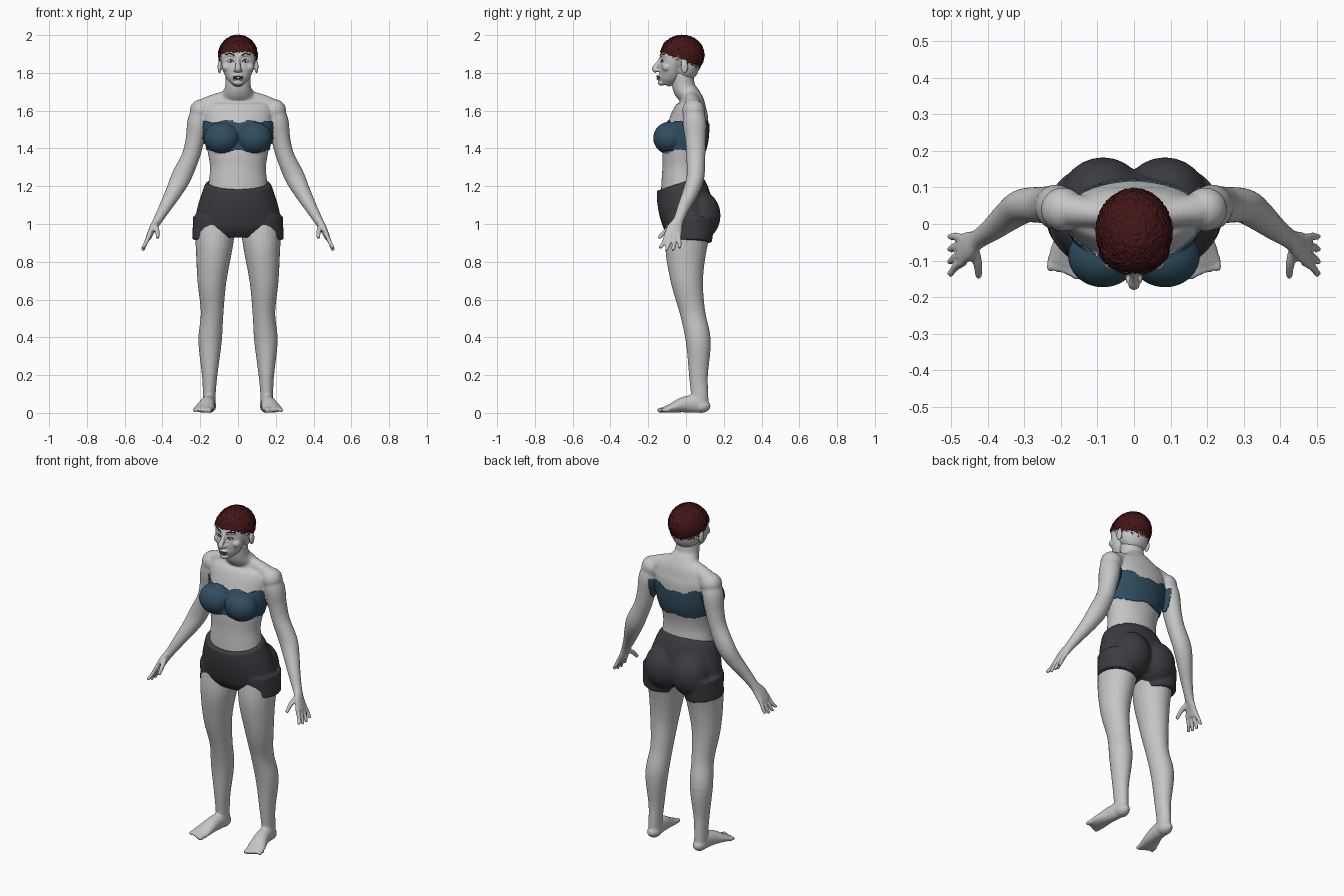
import bpy, bmesh, math, random
from mathutils import Vector, Matrix
from mathutils.bvhtree import BVHTree

random.seed(4)
cube = bpy.data.objects.get("Cube")
if cube:
    bpy.data.objects.remove(cube, do_unlink=True)


def material(name, r, g, b):
    mat = bpy.data.materials.new(name)
    mat.use_nodes = True
    mat.diffuse_color = (r, g, b, 1)
    mat.node_tree.nodes["Principled BSDF"].inputs["Base Color"].default_value = (r, g, b, 1)
    return mat


SKIN = material("pale grey skin", .56, .56, .56)
HAIR = material("dark red hair", .06, .008, .009)
BLUE = material("slate blue cloth", .03, .075, .12)
DARK = material("charcoal cloth", .045, .043, .052)
LIPS = material("dark lips", .07, .055, .055)
WHITE = material("eye white", .65, .65, .65)
BLACK = material("near black", .012, .01, .01)


def spline(points, steps=5):
    """Catmull-Rom interpolation of all the values of each point."""
    pts = [Vector(p) for p in points]
    out = []
    for i in range(len(pts) - 1):
        a, b = pts[max(i - 1, 0)], pts[i]
        c, d = pts[i + 1], pts[min(i + 2, len(pts) - 1)]
        for k in range(steps):
            t = k / steps
            out.append(b + (c - a) * (t / 2)
                       + (a * 2 - b * 5 + c * 4 - d) * (t * t / 2)
                       + (b * 3 - a - c * 3 + d) * (t ** 3 / 2))
    return out + [pts[-1]]


def tube(bm, points, side=1, sides=24):
    """Capped tube through (x, y, z, x radius, cross radius) points."""
    rows = spline(points)
    centres = [Vector((p[0] * side, p[1], p[2])) for p in rows]
    rings = []
    for i, p in enumerate(rows):
        t = (centres[min(i + 1, len(rows) - 1)] - centres[max(i - 1, 0)]).normalized()
        u = Vector((1, 0, 0))
        u = (u - t * u.dot(t)).normalized()
        v = t.cross(u)
        ring = []
        for k in range(sides):
            a = math.tau * k / sides
            ring.append(bm.verts.new(centres[i] + u * (math.cos(a) * p[3]) + v * (math.sin(a) * p[4])))
        rings.append(ring)
    for a, b in zip(rings, rings[1:]):
        for k in range(sides):
            n = (k + 1) % sides
            bm.faces.new((a[k], a[n], b[n], b[k]))
    bm.faces.new(rings[0])
    bm.faces.new(rings[-1])


def ball(bm, centre, radii, side=1):
    x, y, z = centre
    place = Matrix.Translation((x * side, y, z)) @ Matrix.Diagonal((*radii, 1))
    bmesh.ops.create_uvsphere(bm, u_segments=24, v_segments=16, radius=1, matrix=place)


def finish(name, bm, mat):
    bmesh.ops.recalc_face_normals(bm, faces=bm.faces)
    mesh = bpy.data.meshes.new(name)
    bm.to_mesh(mesh)
    bm.free()
    mesh.materials.append(mat)
    mesh.shade_smooth()
    obj = bpy.data.objects.new(name, mesh)
    bpy.context.collection.objects.link(obj)
    return obj


def fuse(name, bm, mat, voxel, smoothing):
    """Merge overlapping volumes into one smooth skin."""
    obj = finish(name, bm, mat)
    remesh = obj.modifiers.new("merge", "REMESH")
    remesh.mode = "VOXEL"
    remesh.voxel_size = voxel
    relax = obj.modifiers.new("relax", "SMOOTH")
    relax.factor = .5
    relax.iterations = smoothing
    bpy.context.view_layer.update()
    graph = bpy.context.evaluated_depsgraph_get()
    mesh = bpy.data.meshes.new_from_object(obj.evaluated_get(graph))
    obj.modifiers.clear()
    obj.data = mesh
    mesh.materials.clear()
    mesh.materials.append(mat)
    mesh.shade_smooth()
    return obj


def shell(name, source, rule, low, high, mat):
    """Layer lying over the faces of the source that pass the rule."""
    bm = bmesh.new()
    bm.from_mesh(source.data)
    drop = [f for f in bm.faces if not rule(f.calc_center_median())]
    bmesh.ops.delete(bm, geom=drop, context="FACES")
    bm.normal_update()
    moves = [(v, v.normal * random.uniform(low, high)) for v in bm.verts]
    for v, move in moves:
        v.co += move
    return finish(name, bm, mat)


# Body: torso, bust, arms, hands, legs and feet merged together
body = bmesh.new()
tube(body, [(0, -.02, 1.12, .165, .115), (0, -.02, 1.22, .155, .11), (0, -.02, 1.3, .148, .105),
            (0, -.015, 1.38, .16, .11), (0, 0, 1.46, .175, .115), (0, .015, 1.54, .185, .105),
            (0, .025, 1.6, .19, .09), (0, .03, 1.645, .165, .068), (0, .018, 1.68, .1, .058),
            (0, -.01, 1.72, .07, .06), (0, -.022, 1.8, .066, .06)], sides=40)
for s in (1, -1):
    ball(body, (.085, -.088, 1.455), (.09, .08, .08), s)
    tube(body, [(.05, .03, 1.66, .05, .04), (.13, .035, 1.635, .05, .042), (.2, .04, 1.605, .05, .05)], s)
    ball(body, (.195, .04, 1.6), (.06, .06, .06), s)
    tube(body, [(.19, .035, 1.62, .05, .05), (.21, .045, 1.54, .058, .062), (.227, .05, 1.45, .05, .055),
                (.25, .052, 1.36, .048, .05), (.3, .05, 1.25, .053, .047), (.34, .025, 1.17, .044, .042),
                (.385, -.012, 1.09, .033, .033), (.425, -.04, 1.02, .024, .028),
                (.452, -.06, .975, .018, .042), (.475, -.073, .925, .014, .045)], s)
    for i in range(4):
        reach = .012 * (1.5 - abs(i - 1.5))
        tube(body, [(.465, -.103 + .021 * i, .95, .012, .012), (.488, -.118 + .028 * i, .9, .011, .011),
                    (.505, -.14 + .035 * i, .872 - reach, .009, .009)], s, 12)
    tube(body, [(.44, -.06, .995, .014, .016), (.428, -.105, .965, .013, .013), (.425, -.145, .925, .01, .01)], s, 12)
    tube(body, [(.12, .02, 1, .11, .12), (.127, 0, .87, .097, .11), (.138, .005, .7, .077, .086),
                (.137, .035, .53, .06, .067), (.148, .065, .38, .062, .066), (.15, .066, .2, .041, .05),
                (.152, .072, .1, .034, .046), (.152, .075, .03, .035, .045)], s)
    ball(body, (.152, .08, .036), (.037, .05, .036), s)
    tube(body, [(.153, .07, .05, .034, .05), (.163, -.01, .044, .041, .042), (.178, -.075, .026, .051, .025),
                (.187, -.112, .017, .051, .016)], s)
    for i in range(5):
        x, tip, r = .15 + .019 * i, -.15 + .009 * i, .015 - .001 * i
        tube(body, [(x, -.09, .016, r, r), (x + .002, -.12, .016, r, r), (x + .004, tip, .012, r, r * .8)], s, 12)
body = fuse("body", body, SKIN, .006, 3)

# Bandeau top with an uneven hem
def top_cloth(c):
    lower = 1.388 + .006 * math.sin(c.x * 38 + 1.5)
    upper = 1.54 + .007 * math.sin(c.x * 55 + c.y * 20) - .012 * math.cos(c.x * 18) * (c.y > 0)
    return abs(c.x) < .182 and lower < c.z < upper

bandeau = shell("bandeau_top", body, top_cloth, .006, .006, BLUE)
hem = bandeau.modifiers.new("hem", "SOLIDIFY")
hem.thickness = .007
hem.offset = -1

# Shorts
shorts = bmesh.new()
tube(shorts, [(0, -.035, 1.215, .172, .127), (0, -.018, 1.16, .193, .14), (0, 0, 1.08, .217, .145),
              (0, .015, 1, .23, .135), (0, .025, .945, .23, .105)], sides=48)
for s in (1, -1):
    ball(shorts, (.085, .075, 1.045), (.115, .108, .13), s)
    tube(shorts, [(.125, .025, 1.03, .115, .13), (.133, .025, .96, .108, .12), (.14, .024, .905, .104, .113)], s, 32)
fuse("shorts", shorts, DARK, .008, 4)

# Head: cranium, face, nose, brow, cheeks, lips, chin and ears
head = bmesh.new()
ball(head, (0, -.02, 1.895), (.099, .112, .1))
ball(head, (0, .0, 1.84), (.085, .07, .085))
tube(head, [(0, -.11, 1.736, .025, .025), (0, -.098, 1.765, .055, .048), (0, -.083, 1.8, .075, .06),
            (0, -.075, 1.85, .088, .06), (0, -.07, 1.9, .09, .06), (0, -.06, 1.94, .08, .05)], sides=32)
tube(head, [(0, -.125, 1.885, .011, .012), (0, -.146, 1.85, .012, .013), (0, -.166, 1.822, .016, .015),
            (0, -.155, 1.806, .012, .01)])
ball(head, (0, -.13, 1.748), (.026, .02, .016))
for z in (1.783, 1.769):
    ball(head, (0, -.138, z), (.027, .017, .008))
for s in (1, -1):
    ball(head, (.014, -.15, 1.814), (.01, .014, .009), s)
    ball(head, (.06, -.1, 1.83), (.026, .027, .024), s)
    tube(head, [(.012, -.128, 1.888, .01, .01), (.04, -.123, 1.896, .01, .01), (.07, -.1, 1.889, .01, .01)], s, 12)
    ball(head, (.098, -.008, 1.832), (.01, .02, .034), s)
head = fuse("head", head, SKIN, .004, 4)

# Cropped hair with a ragged hairline
def hair_cloth(c):
    if abs(c.x) > .097 and c.z < 1.872:
        return False
    line = max(1.832, min(1.908, 1.905 - .4 * (c.y + .115)))
    return c.z > line + random.gauss(0, .008 if c.y > -.06 else .002)

shell("cropped_hair", head, hair_cloth, .001, .009, HAIR)

# Facial details laid on the surface of the head
probe = bmesh.new()
probe.from_mesh(head.data)
surface = BVHTree.FromBMesh(probe)
probe.free()


def face_y(x, z):
    hit = surface.ray_cast(Vector((x, -1, z)), Vector((0, 1, 0)))[0]
    return hit.y if hit else -.1


def stroke(name, points, r, mat):
    bm = bmesh.new()
    tube(bm, [(x, face_y(x, z), z, r, r) for x, z in points], sides=8)
    return finish(name, bm, mat)


for s, label in ((1, "left"), (-1, "right")):
    stroke(label + "_eyebrow", [(.018 * s, 1.893), (.042 * s, 1.902), (.066 * s, 1.896)], .0032, BLACK)
    stroke(label + "_eyelid", [(.021 * s, 1.86), (.038 * s, 1.87), (.056 * s, 1.861)], .0025, BLACK)
    for part, rx, ry, rz, mat in (("eye", .016, .004, .007, WHITE), ("iris", .005, .006, .005, BLACK)):
        bm = bmesh.new()
        ball(bm, (.038, face_y(.038 * s, 1.862), 1.862), (rx, ry, rz), s)
        finish(label + "_" + part, bm, mat)
stroke("upper_lip", [(-.025, 1.775), (-.008, 1.781), (.008, 1.781), (.025, 1.775)], .004, LIPS)
stroke("lower_lip", [(-.02, 1.772), (0, 1.768), (.02, 1.772)], .004, LIPS)
